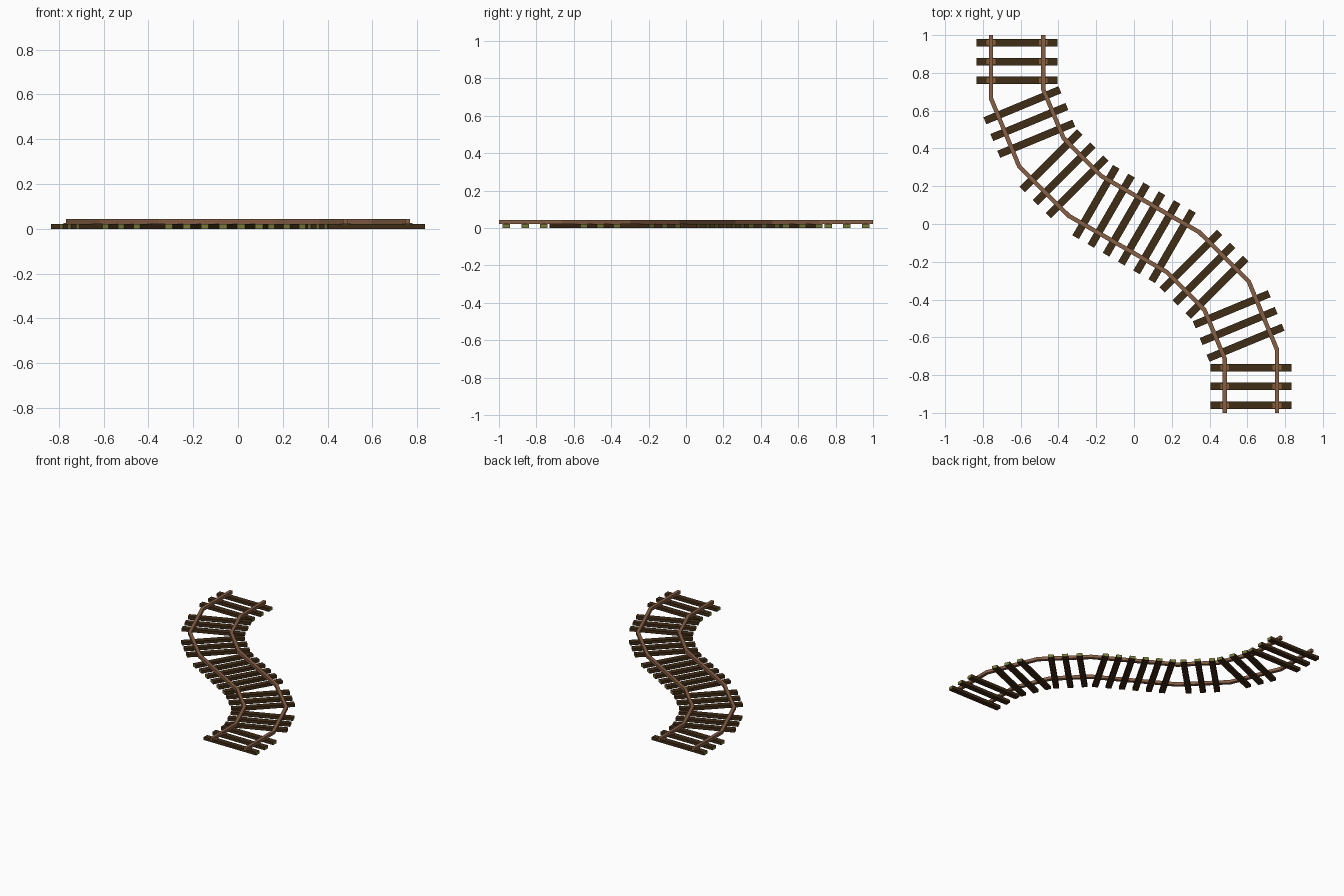
import bpy, bmesh, math
from mathutils import Vector, Matrix

if "Cube" in bpy.data.objects:
    bpy.data.objects.remove(bpy.data.objects["Cube"])


def material(name, rgb):
    m = bpy.data.materials.new(name)
    m.diffuse_color = (*rgb, 1)
    m.use_nodes = True
    m.node_tree.nodes["Principled BSDF"].inputs["Base Color"].default_value = m.diffuse_color
    return m


RAIL = material("rusty_rail", (0.24, 0.115, 0.06))
WOOD = material("dark_wood", (0.05, 0.025, 0.008))
CUT = material("cut_wood", (0.20, 0.20, 0.045))
PLATE = material("rail_fastener", (0.26, 0.11, 0.035))


def make_object(name, bm, mats):
    bmesh.ops.recalc_face_normals(bm, faces=bm.faces[:])
    me = bpy.data.meshes.new(name)
    bm.to_mesh(me)
    bm.free()
    for m in mats:
        me.materials.append(m)
    ob = bpy.data.objects.new(name, me)
    bpy.context.collection.objects.link(ob)
    return ob


def box(name, x, y, angle, size, z0, mats):
    bm = bmesh.new()
    bmesh.ops.create_cube(bm, size=1)
    for f in bm.faces:          # sawn ends get the second material
        f.material_index = 1 if len(mats) > 1 and abs(f.normal.x) > 0.9 else 0
    bmesh.ops.scale(bm, vec=size, verts=bm.verts)
    ob = make_object(name, bm, mats)
    ob.location = (x, y, z0 + size[2] / 2)
    ob.rotation_euler.z = math.radians(angle)


def rail(name, path, width, z0, z1):
    # rectangular bar with mitred bends
    pts = [Vector(p) for p in path]
    bm = bmesh.new()
    rings = []
    for i, p in enumerate(pts):
        a = (p - pts[i - 1]).normalized() if i else None
        b = (pts[i + 1] - p).normalized() if i < len(pts) - 1 else None
        a, b = a or b, b or a
        na, nb = Vector((-a.y, a.x)), Vector((-b.y, b.x))
        n = (na + nb).normalized()
        n *= width / 2 / n.dot(na)
        rings.append([bm.verts.new((*(p + n * s), z))
                      for s, z in ((1, z0), (-1, z0), (-1, z1), (1, z1))])
    for r, q in zip(rings, rings[1:]):
        for k in range(4):
            bm.faces.new((r[k], r[(k + 1) % 4], q[(k + 1) % 4], q[k]))
    bm.faces.new(rings[0])
    bm.faces.new(rings[-1])
    make_object(name, bm, [RAIL])


# rails: the second is the first turned half a revolution
path = [(-0.757, 1), (-0.757, 0.665), (-0.607, 0.303), (-0.345, 0.043),
        (0.175, -0.255), (0.373, -0.455), (0.48, -0.712), (0.48, -1)]
rail("left_rail", path, 0.023, 0.021, 0.043)
rail("right_rail", [(-x, -y) for x, y in path], 0.023, 0.021, 0.043)

# sleepers: groups of three (middle x, middle y, angle, spacing)
groups = [(-0.62, 0.86, 0, 0.1), (-0.554, 0.54, 22.5, 0.096),
          (-0.37, 0.266, 45, 0.098), (-0.121, 0.07, 60, 0.093)]
for s in (1, -1):
    for gx, gy, ang, step in groups:
        t = math.radians(ang)
        for k in (-1, 0, 1):
            x = s * (gx + math.sin(t) * step * k)
            y = s * (gy - math.cos(t) * step * k)
            box("sleeper", x, y, ang, (0.43, 0.04, 0.022), 0, [WOOD, CUT])

# fasteners on the straight ends
for s in (1, -1):
    for y in (0.96, 0.86, 0.76):
        for x in (-0.757, -0.48):
            box("fastener", s * x, s * y, 0, (0.046, 0.026, 0.004), 0.021, [PLATE])
